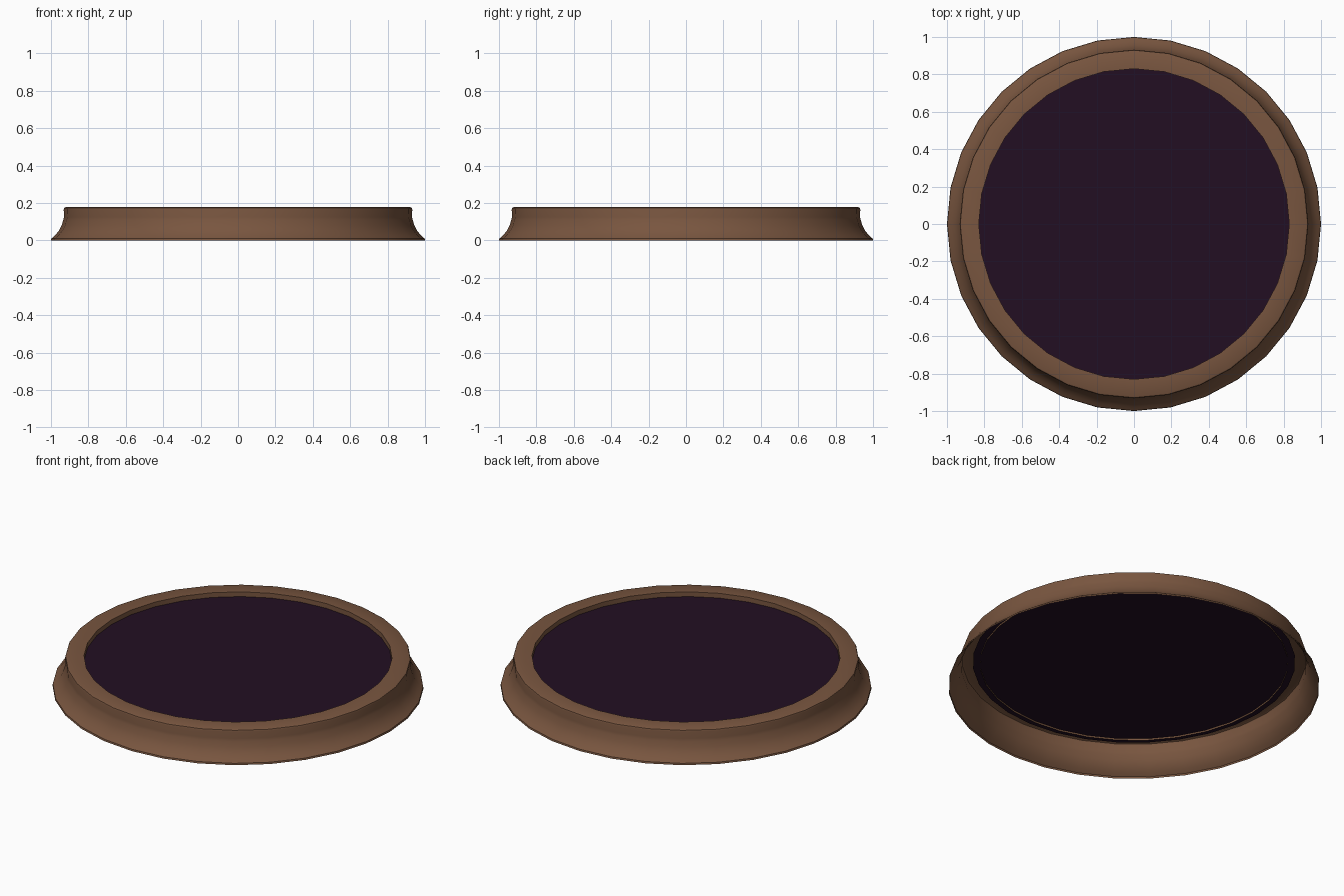
import bpy, bmesh, math

if "Cube" in bpy.data.objects:
    bpy.data.objects.remove(bpy.data.objects["Cube"])

SEGMENTS = 32


def material(name, rgb):
    m = bpy.data.materials.new(name)
    m.diffuse_color = (*rgb, 1)
    m.use_nodes = True
    m.node_tree.nodes["Principled BSDF"].inputs["Base Color"].default_value = m.diffuse_color
    return m


def make_object(name, bm, mat, smooth_angle=35):
    mesh = bpy.data.meshes.new(name)
    bm.to_mesh(mesh)
    bm.free()
    obj = bpy.data.objects.new(name, mesh)
    bpy.context.collection.objects.link(obj)
    mesh.materials.append(mat)
    bpy.ops.object.select_all(action='DESELECT')
    obj.select_set(True)
    bpy.context.view_layer.objects.active = obj
    bpy.ops.object.shade_smooth_by_angle(angle=math.radians(smooth_angle))
    return obj


def lathe(profile):
    """Open shell from (radius, height) points, outside first."""
    bm = bmesh.new()
    rings = []
    for r, z in profile:
        rings.append([bm.verts.new((r * math.cos(a), r * math.sin(a), z))
                      for a in (2 * math.pi * i / SEGMENTS for i in range(SEGMENTS))])
    for low, high in zip(rings, rings[1:]):
        for i in range(SEGMENTS):
            j = (i + 1) % SEGMENTS
            bm.faces.new((low[i], low[j], high[j], high[i]))
    return bm


brown = material("warm brown", (0.190, 0.092, 0.050))
plum = material("dark plum", (0.0165, 0.0048, 0.0165))

# Flared rim: thin hollow shell, rounded top lip, short inner wall
rim_profile = [(1.0, 0.0), (0.998, 0.01), (0.978, 0.027), (0.957, 0.053),
               (0.943, 0.08), (0.934, 0.11), (0.93, 0.125), (0.932, 0.165),
               (0.929, 0.174), (0.921, 0.178), (0.83, 0.178), (0.83, 0.14)]
make_object("flared_rim", lathe(rim_profile), brown)

# Recessed inner disc, tucked under the lip
bm = bmesh.new()
bmesh.ops.create_circle(bm, cap_ends=True, segments=SEGMENTS, radius=0.87)
bmesh.ops.translate(bm, verts=bm.verts, vec=(0, 0, 0.15))
bm.normal_update()
for f in bm.faces:
    if f.normal.z < 0:
        f.normal_flip()
make_object("inner_disc", bm, plum)
